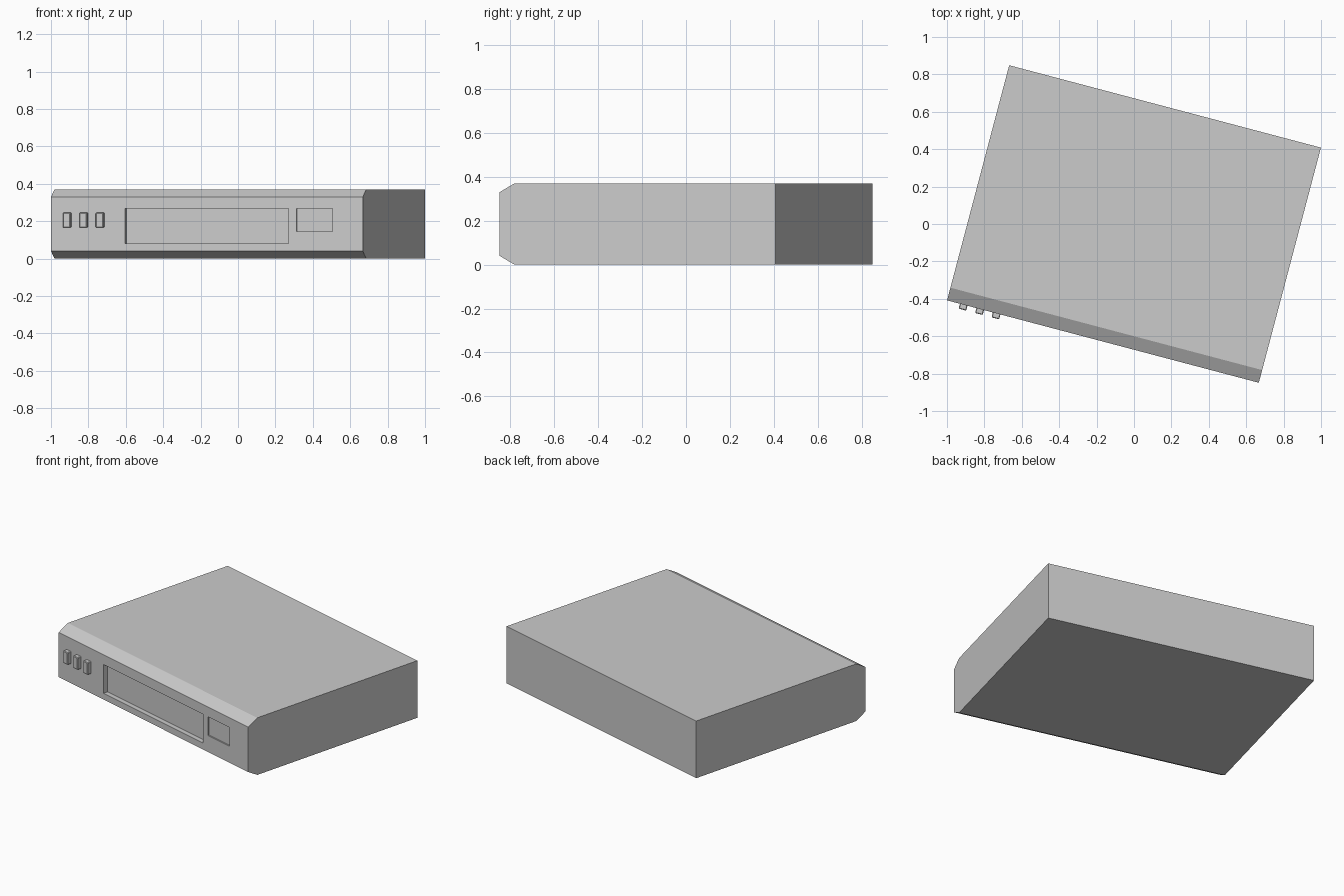
import bpy, bmesh, math
from mathutils import Matrix

if "Cube" in bpy.data.objects:
    bpy.data.objects.remove(bpy.data.objects["Cube"])

W, D, H = 1.724, 1.30, 0.37      # local width, depth, height
FRONT = -D / 2
TURN = Matrix.Rotation(math.radians(-14.8), 4, 'Z')   # whole unit is turned on its base


def add_object(name, bm):
    bmesh.ops.recalc_face_normals(bm, faces=bm.faces)
    mesh = bpy.data.meshes.new(name)
    bm.to_mesh(mesh)
    bm.free()
    obj = bpy.data.objects.new(name, mesh)
    bpy.context.collection.objects.link(obj)
    obj.matrix_world = TURN
    return obj


def box(name, x0, x1, y0, y1, z0, z1, bevel=0):
    bm = bmesh.new()
    centre = Matrix.Translation(((x0 + x1) / 2, (y0 + y1) / 2, (z0 + z1) / 2))
    size = Matrix.Diagonal((x1 - x0, y1 - y0, z1 - z0, 1))
    bmesh.ops.create_cube(bm, size=1, matrix=centre @ size)
    if bevel:
        bmesh.ops.bevel(bm, geom=bm.edges[:], offset=bevel, segments=1, affect='EDGES')
    return add_object(name, bm)


def recess(name, body, x0, x1, z0, z1, depth):
    cutter = box(name, x0, x1, FRONT - 0.05, FRONT + depth, z0, z1)
    cutter.hide_render = True
    cutter.hide_set(True)
    mod = body.modifiers.new(name, 'BOOLEAN')
    mod.operation = 'DIFFERENCE'
    mod.solver = 'EXACT'
    mod.object = cutter


# case: side profile with chamfered front edges, extruded across the width
profile = [(FRONT, 0.04), (FRONT + 0.07, 0), (D / 2, 0),
           (D / 2, H), (FRONT + 0.07, H), (FRONT, H - 0.04)]
bm = bmesh.new()
side = bm.faces.new([bm.verts.new((-W / 2, y, z)) for y, z in profile])
ext = bmesh.ops.extrude_face_region(bm, geom=[side], use_keep_orig=True)
moved = [g for g in ext["geom"] if isinstance(g, bmesh.types.BMVert)]
bmesh.ops.translate(bm, verts=moved, vec=(W, 0, 0))
case = add_object("case", bm)

# slot and small display window sunk into the front
recess("slot_cutter", case, -0.453, 0.450, 0.082, 0.268, 0.03)
recess("window_cutter", case, 0.495, 0.693, 0.146, 0.268, 0.01)

# row of three push buttons
for i in range(3):
    x = -0.770 + 0.091 * i
    box(f"button_{i + 1}", x - 0.021, x + 0.021, FRONT - 0.027, FRONT + 0.01,
        0.166, 0.246, bevel=0.004)
